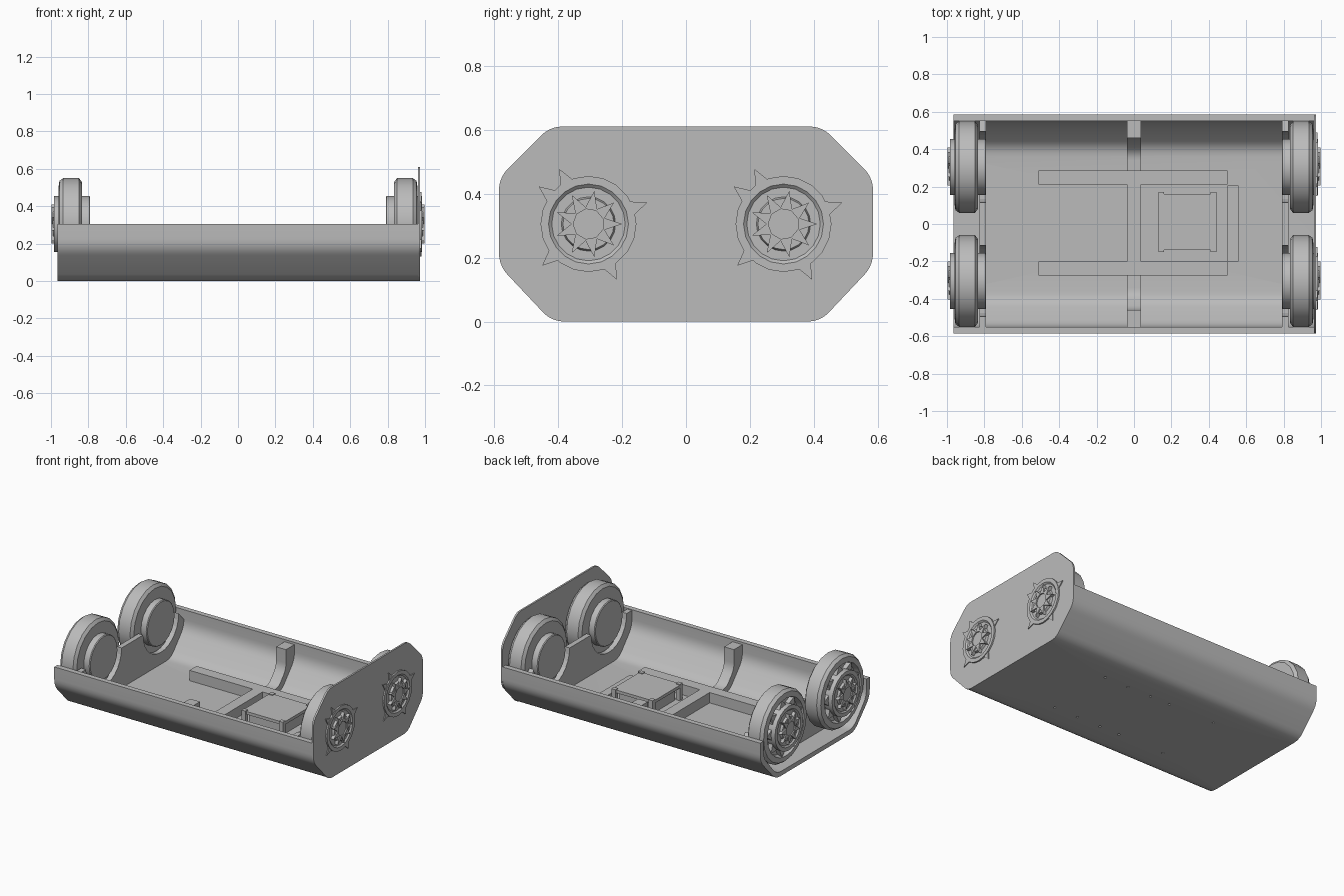
import bpy, bmesh, math
from mathutils import Vector, Matrix

cube = bpy.data.objects.get("Cube")
if cube:
    bpy.data.objects.remove(cube, do_unlink=True)

grey = bpy.data.materials.new("plain grey")
grey.use_nodes = True
COLOUR = (0.5, 0.5, 0.5, 1)
grey.diffuse_color = COLOUR
grey.node_tree.nodes["Principled BSDF"].inputs["Base Color"].default_value = COLOUR


def finish(name, bm, smooth=False):
    bmesh.ops.recalc_face_normals(bm, faces=bm.faces)
    mesh = bpy.data.meshes.new(name)
    bm.to_mesh(mesh)
    bm.free()
    mesh.materials.append(grey)
    ob = bpy.data.objects.new(name, mesh)
    bpy.context.collection.objects.link(ob)
    if smooth:
        bpy.ops.object.select_all(action='DESELECT')
        ob.select_set(True)
        bpy.context.view_layer.objects.active = ob
        bpy.ops.object.shade_smooth_by_angle(angle=math.radians(35))
    return ob


def add_prism(bm, pts, x0, x1):
    """Extrude a y-z outline along x."""
    a = [bm.verts.new((x0, y, z)) for y, z in pts]
    b = [bm.verts.new((x1, y, z)) for y, z in pts]
    bm.faces.new(a)
    bm.faces.new(b[::-1])
    for i in range(len(pts)):
        j = (i + 1) % len(pts)
        bm.faces.new((a[i], a[j], b[j], b[i]))


def prism(name, pts, x0, x1, smooth=False):
    bm = bmesh.new()
    add_prism(bm, pts, x0, x1)
    return finish(name, bm, smooth)


def box(name, x0, x1, y0, y1, z0, z1):
    return prism(name, [(y0, z0), (y1, z0), (y1, z1), (y0, z1)], x0, x1)


def rounded(pts, cut, steps=5):
    """Round the inner corners of an open path."""
    out = [pts[0]]
    for p, q, r in zip(pts, pts[1:], pts[2:]):
        p, q, r = Vector(p), Vector(q), Vector(r)
        a = q + (p - q).normalized() * cut
        b = q + (r - q).normalized() * cut
        for i in range(steps + 1):
            t = i / steps
            out.append(tuple(a * (1 - t) ** 2 + q * 2 * t * (1 - t) + b * t * t))
    return out + [pts[-1]]


def mirrored(half):
    return half + [(-y, z) for y, z in reversed(half)]


def arc(cy, cz, r, a0, a1, n):
    return [(cy + r * math.cos(math.radians(a0 + (a1 - a0) * i / n)),
             cz + r * math.sin(math.radians(a0 + (a1 - a0) * i / n))) for i in range(n + 1)]


AXLE_Y, AXLE_Z = 0.305, 0.305
RIM = 0.305

# Tray: lower half of a rounded octagon, with an even wall
outer = rounded(mirrored([(0.585, RIM), (0.585, 0.175), (0.42, 0)]), 0.05)
inner = rounded(mirrored([(0.55, RIM), (0.55, 0.19), (0.41, 0.03)]), 0.05)
tray = prism("tray", outer + inner[::-1], -0.965, 0.965, True)

# Screw holes through the tray floor
bm = bmesh.new()
for x in (-0.43, -0.08, 0.07, 0.25, 0.43):
    for y in (-0.24, 0.24):
        bmesh.ops.create_cone(bm, cap_ends=True, segments=10, radius1=0.008, radius2=0.008,
                              depth=0.1, matrix=Matrix.Translation((x, y, 0)))
cutter = finish("screw_hole_cutter", bm)
cutter.hide_render = True
cutter.hide_set(True)
cut = tray.modifiers.new("screw holes", 'BOOLEAN')
cut.object = cutter
cut.solver = 'EXACT'

# End plate: the whole octagon, on one end only
half = rounded([(0, 0), (0.42, 0), (0.585, 0.175), (0.585, 0.45), (0.425, 0.61), (0, 0.61)], 0.04)
prism("end_plate", half + [(-y, z) for y, z in half[-2:0:-1]], 0.962, 0.974, True)

# Bulkheads with a cradle cut out for each motor
top = [(-0.55, 0.3)] + arc(-AXLE_Y, 0.3, 0.19, 180, 360, 14) + arc(AXLE_Y, 0.3, 0.19, 180, 360, 14)
for side, label in ((1, "left"), (-1, "right")):
    prism(label + "_bulkhead", top + inner[1:-1], side * 0.79, side * 0.825)

# Middle rib with a post up each wall
rib_in = rounded(mirrored([(0.46, 0.29), (0.46, 0.16), (0.38, 0.065)]), 0.04)
prism("middle_rib", [(0.55, 0.29)] + inner[1:-1] + [(-0.55, 0.29)] + rib_in[::-1], -0.037, 0.037, True)

# Rails, cross beam and low bar on the floor
for y, label in ((0.2475, "back"), (-0.2375, "front")):
    box(label + "_rail", -0.51, 0.5, y - 0.0375, y + 0.0375, 0.02, 0.1)
box("cross_beam", -0.037, 0.037, -0.21, 0.22, 0.05, 0.1)
box("low_bar", 0.5, 0.56, -0.2, 0.205, 0.02, 0.06)

# Electronics box: a lid on corner legs over a smaller core
box("electronics_lid", 0.13, 0.44, -0.14, 0.16, 0.115, 0.135)
box("electronics_core", 0.16, 0.41, -0.11, 0.13, 0.02, 0.12)
for x in (0.13, 0.41):
    for y in (-0.15, 0.14):
        box("electronics_leg", x, x + 0.03, y, y + 0.03, 0.02, 0.14)

# Wheels: one revolved profile (distance from the middle, radius)
PROFILE = [(0.79, 0), (0.79, 0.145), (0.795, 0.15), (0.835, 0.15), (0.835, 0.225), (0.85, 0.245),
           (0.935, 0.245), (0.955, 0.23), (0.96, 0.195), (0.925, 0.185), (0.925, 0.15),
           (0.984, 0.15), (0.984, 0.125), (0.975, 0.115), (0.975, 0.085), (0.99, 0.08), (0.99, 0)]


def shard(bm, angle, r0, r1, width, x0, x1, cy):
    c, s = math.cos(angle), math.sin(angle)
    pts = [(r0, -width), (r1, 0), (r0, width)]
    add_prism(bm, [(cy + r * c - w * s, AXLE_Z + r * s + w * c) for r, w in pts], x0, x1)


def wheel(name, side, cy, sides=20):
    bm = bmesh.new()
    verts = [bm.verts.new((side * x, cy, AXLE_Z + r)) for x, r in PROFILE]
    edges = [bm.edges.new(e) for e in zip(verts, verts[1:])]
    bmesh.ops.spin(bm, geom=verts + edges, cent=(0, cy, AXLE_Z), axis=(1, 0, 0),
                   angle=math.tau, steps=sides)
    bmesh.ops.remove_doubles(bm, verts=bm.verts, dist=0.0005)
    finish(name, bm, True)

    # Spokes in the rim groove, star on the hub, points round the flange
    bm = bmesh.new()
    for i in range(9):
        a = math.tau * i / 9
        shard(bm, a, 0.145, 0.195, 0.035, side * 0.92, side * 0.955, cy)
        shard(bm, a, 0.045, 0.105, 0.02, side * 0.97, side * 0.998, cy)
    if side > 0:
        for deg in (20, 118, 143, 222, 297):
            shard(bm, math.radians(deg), 0.145, 0.195, 0.022, 0.97, 0.98, cy)
    finish(name + "_spokes", bm)


for side, label in ((1, "left"), (-1, "right")):
    wheel("back_" + label + "_wheel", side, AXLE_Y)
    wheel("front_" + label + "_wheel", side, -AXLE_Y)
